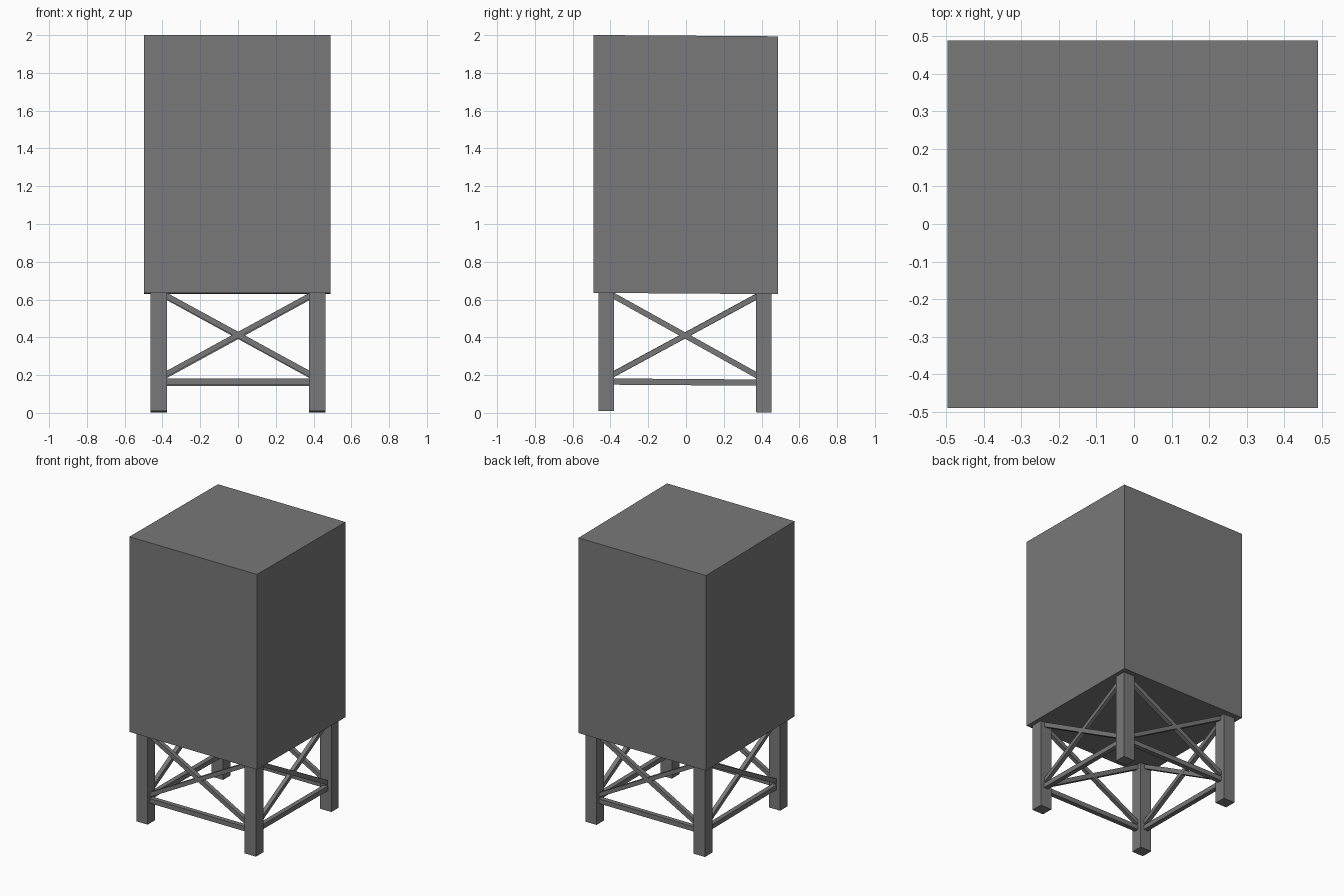
import bpy, math
from mathutils import Vector, Matrix

if "Cube" in bpy.data.objects:
    bpy.data.objects.remove(bpy.data.objects["Cube"])

grey = bpy.data.materials.new("dark_grey")
grey.diffuse_color = (0.19, 0.19, 0.19, 1)
grey.use_nodes = True
grey.node_tree.nodes["Principled BSDF"].inputs["Base Color"].default_value = grey.diffuse_color
TILT = 0.007  # the whole model dips slightly towards the back


def box(name, lo, hi):
    """Axis-aligned box between two corners, sheared by the slight dip."""
    bpy.ops.mesh.primitive_cube_add(size=1)
    ob = bpy.context.object
    ob.name = name
    lo, hi = Vector(lo), Vector(hi)
    for v in ob.data.vertices:
        v.co = [lo[i] if v.co[i] < 0 else hi[i] for i in range(3)]
        v.co.z -= TILT * v.co.y
    ob.data.materials.append(grey)
    return ob


def beam(name, a, b, width, depth):
    """Rectangular bar from a to b, its depth lying horizontally."""
    a, b = Vector(a), Vector(b)
    for p in (a, b):
        p.z -= TILT * p.y
    d = (b - a).normalized()
    side = d.cross(Vector((0, 0, 1))).normalized()
    up = side.cross(d)
    rot = Matrix((d, side, up)).transposed()
    bpy.ops.mesh.primitive_cube_add(size=1)
    ob = bpy.context.object
    ob.name = name
    size = Vector(((b - a).length, depth, width))
    mid = (a + b) / 2
    for v in ob.data.vertices:
        v.co = rot @ (v.co * size) + mid
    ob.data.materials.append(grey)


# Main tank body
box("cabinet_body", (-0.497, -0.49, 0.632), (0.49, 0.488, 1.997))

# Four square legs
for sx, nx in ((-1, "left"), (1, "right")):
    for sy, ny in ((-1, "front"), (1, "back")):
        y0, y1 = (-0.463, -0.38) if sy < 0 else (0.37, 0.452)
        x0, x1 = sorted((sx * 0.375, sx * 0.463))
        box(f"{ny}_{nx}_leg", (x0, y0, 0.006), (x1, y1, 0.64))

# Bottom rail and crossed braces on each side, running between leg centres
F, B, S = -0.422, 0.411, 0.419
sides = {
    "front": ((-S, F), (S, F)),
    "right": ((S, F), (S, B)),
    "back": ((S, B), (-S, B)),
    "left": ((-S, B), (-S, F)),
}
for name, (p, q) in sides.items():
    p, q = Vector(p), Vector(q)
    e = (q - p) * 0.03  # keep ends buried inside the legs
    p, q = p + e, q - e
    beam(name + "_rail", (*p, 0.163), (*q, 0.163), 0.033, 0.033)
    beam(name + "_brace_down", (*p, 0.625), (*q, 0.195), 0.03, 0.03)
    beam(name + "_brace_up", (*p, 0.195), (*q, 0.625), 0.028, 0.028)
